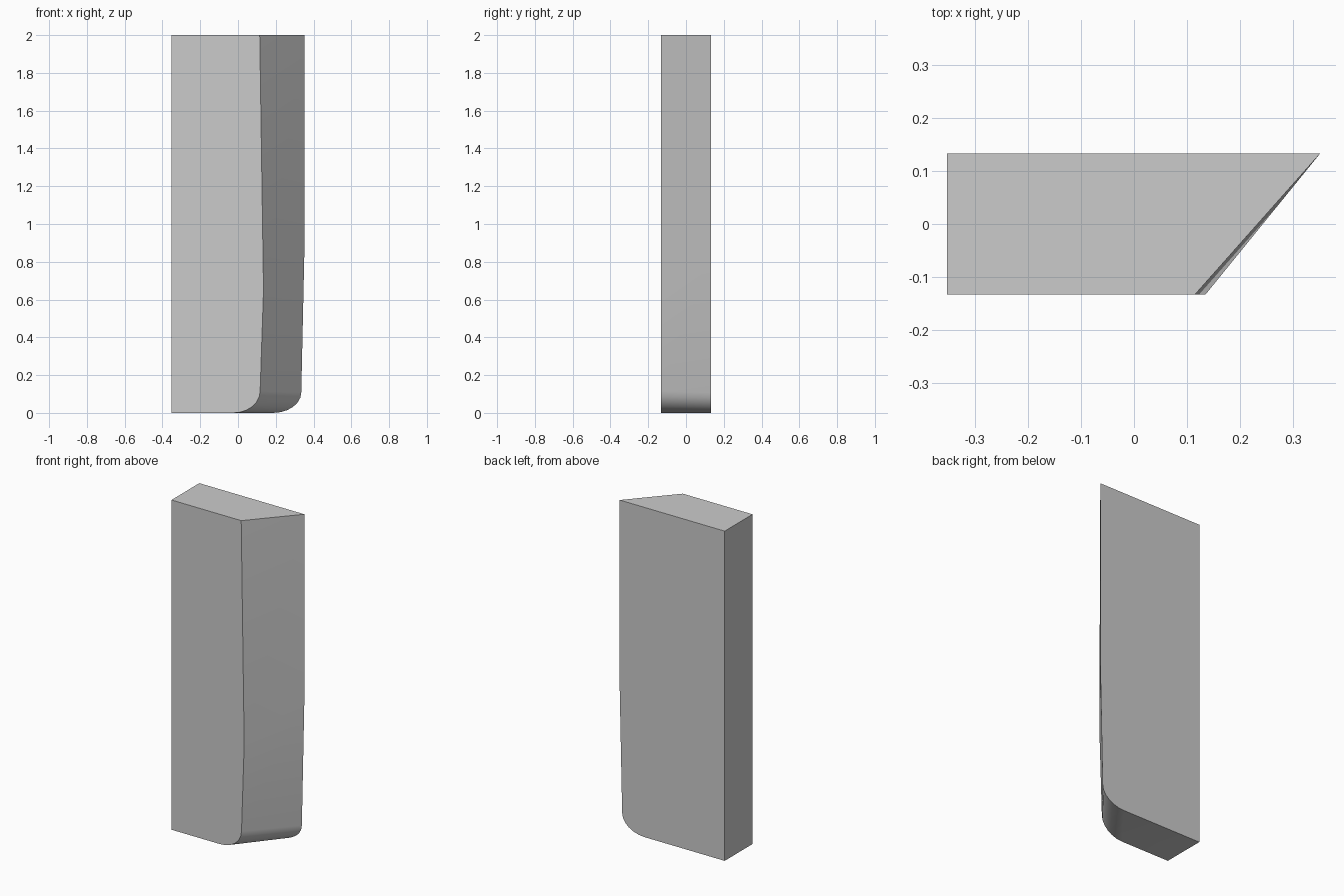
import bpy, bmesh, math

if "Cube" in bpy.data.objects:
    bpy.data.objects.remove(bpy.data.objects["Cube"])

LEFT, HALF_DEPTH, TOP = -0.353, 0.1335, 2.0
ARC_STEPS = 6


def profile(top_x, bulge, arc_start, arc_end_x):
    """Outline in x/z: slanted edge down from the top, rounded toe, flat base."""
    pts = [(top_x, TOP), bulge]
    sx, sz = arc_start
    for i in range(ARC_STEPS + 1):
        a = math.pi / 2 * i / ARC_STEPS
        pts.append((arc_end_x + (sx - arc_end_x) * math.cos(a), sz * (1 - math.sin(a))))
    return pts + [(LEFT, 0.0), (LEFT, TOP)]


# Front and back outlines of the panel
front = profile(0.115, (0.135, 0.65), (0.117, 0.115), -0.025)
back = profile(0.352, (0.352, 0.88), (0.335, 0.108), 0.185)

bm = bmesh.new()
f = [bm.verts.new((x, -HALF_DEPTH, z)) for x, z in front]
b = [bm.verts.new((x, HALF_DEPTH, z)) for x, z in back]
bm.faces.new(f)
bm.faces.new(b)

# Walls joining the outlines; the twisted slanted walls are split in triangles
n = len(f)
for i in range(n):
    j = (i + 1) % n
    if i <= ARC_STEPS + 1:
        bm.faces.new((f[i], f[j], b[i]))
        bm.faces.new((f[j], b[j], b[i]))
    else:
        bm.faces.new((f[i], f[j], b[j], b[i]))
bmesh.ops.recalc_face_normals(bm, faces=bm.faces)

mesh = bpy.data.meshes.new("slanted_panel")
bm.to_mesh(mesh)
bm.free()
panel = bpy.data.objects.new("slanted_panel", mesh)
bpy.context.collection.objects.link(panel)

# Smooth the rounded toe, keep the outline edges sharp
bpy.context.view_layer.objects.active = panel
panel.select_set(True)
bpy.ops.object.shade_smooth_by_angle(angle=math.radians(30))
